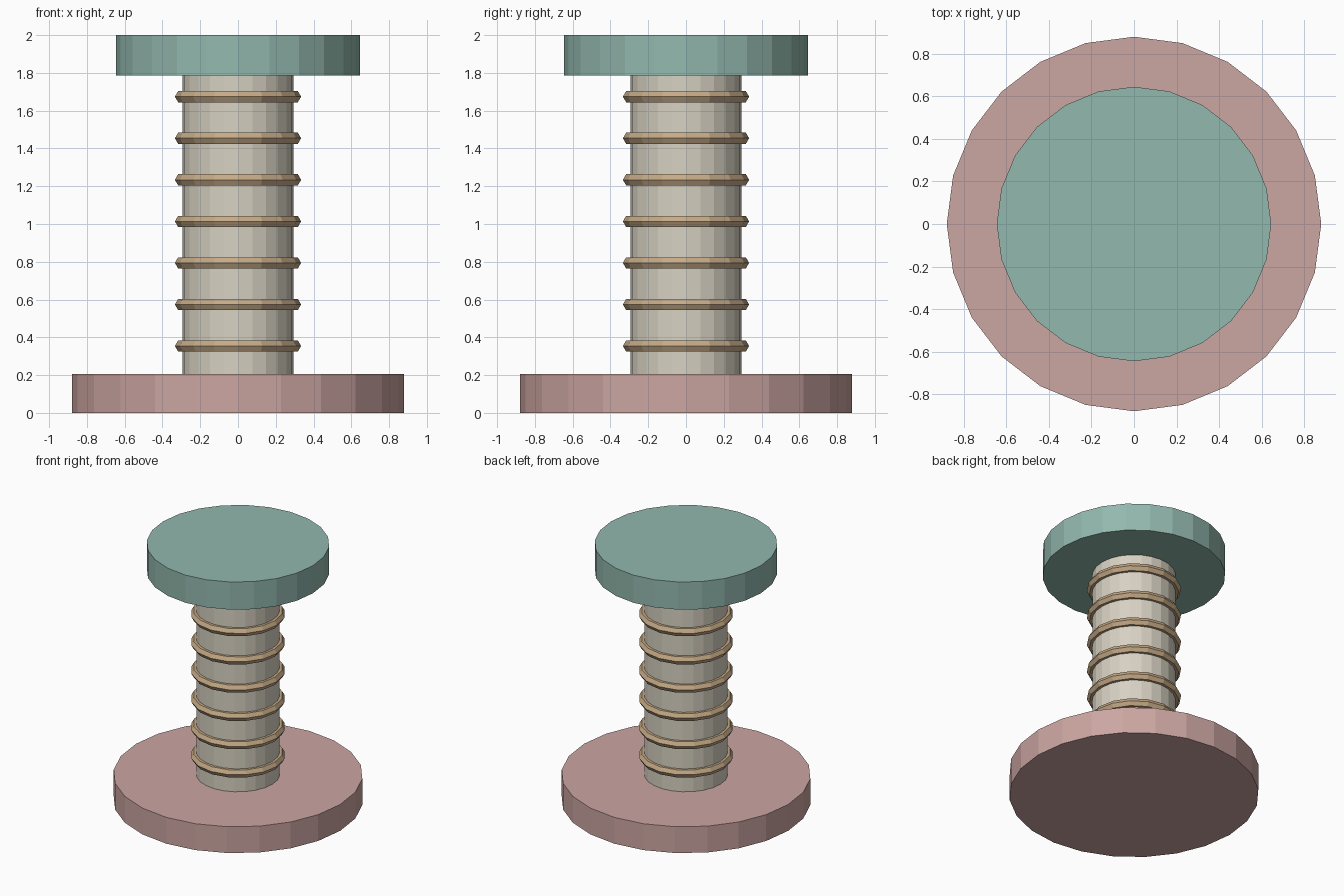
import bpy

if "Cube" in bpy.data.objects:
    bpy.data.objects.remove(bpy.data.objects["Cube"])


def material(name, rgb):
    m = bpy.data.materials.new(name)
    m.diffuse_color = (*rgb, 1)
    m.use_nodes = True
    m.node_tree.nodes["Principled BSDF"].inputs["Base Color"].default_value = m.diffuse_color
    return m


def disc(name, radius, z0, z1, mat):
    bpy.ops.mesh.primitive_cylinder_add(vertices=24, radius=radius, depth=z1 - z0,
                                        location=(0, 0, (z0 + z1) / 2))
    ob = bpy.context.object
    ob.name = name
    ob.data.materials.append(mat)


pink = material("pink", (0.60, 0.38, 0.36))
green = material("green", (0.29, 0.48, 0.42))
cream = material("cream", (0.68, 0.64, 0.54))
tan = material("tan", (0.56, 0.40, 0.24))

# Wide foot, column and top plate
disc("base_plate", 0.88, 0.0, 0.205, pink)
disc("column", 0.295, 0.205, 1.785, cream)
disc("top_plate", 0.645, 1.785, 2.0, green)

# Evenly spaced wound rings with a hexagonal section
for i in range(7):
    bpy.ops.mesh.primitive_torus_add(major_segments=16, minor_segments=6,
                                     major_radius=0.30, minor_radius=0.034,
                                     location=(0, 0, 0.354 + 0.22 * i))
    ring = bpy.context.object
    ring.name = f"column_ring_{i + 1}"
    ring.data.materials.append(tan)
